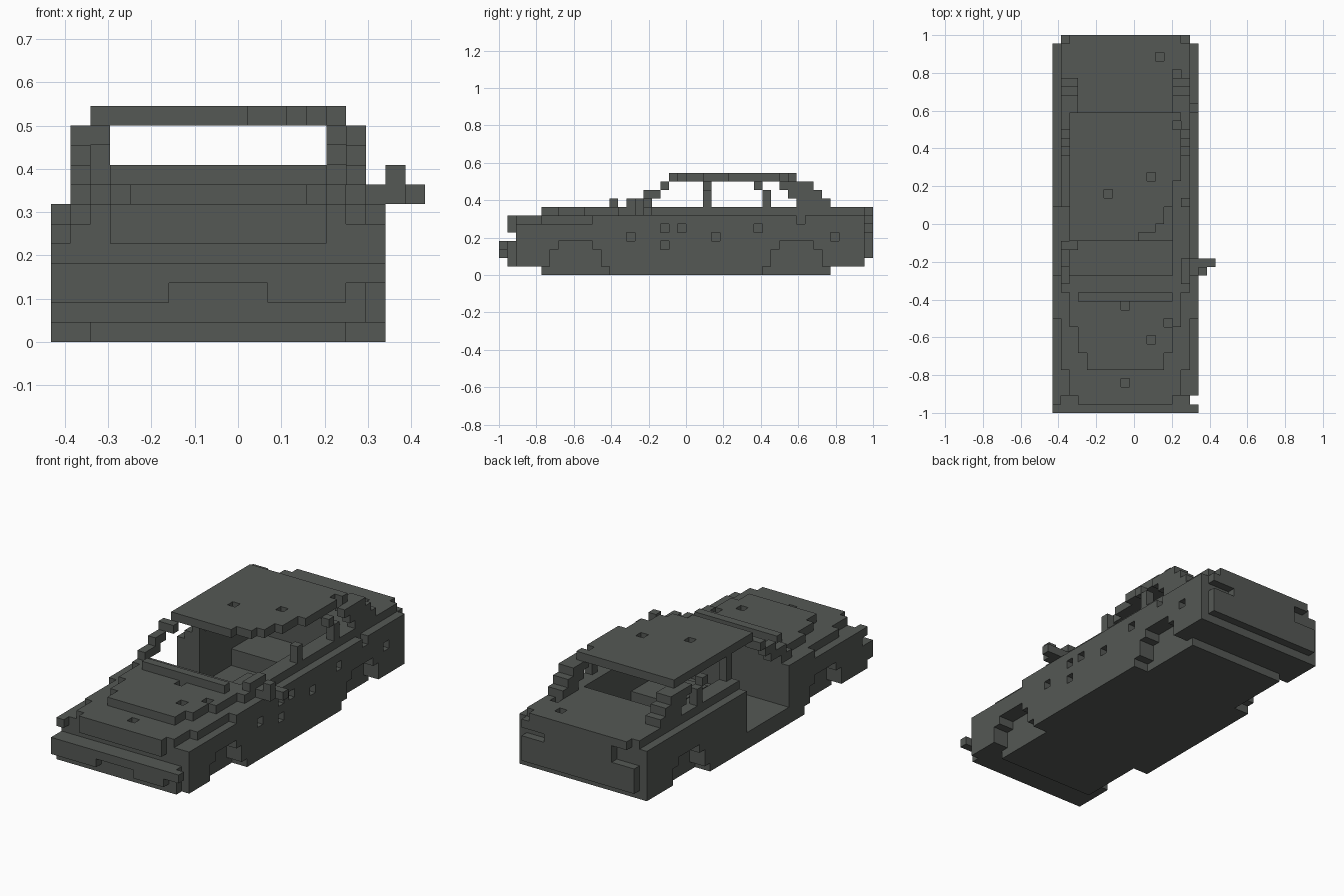
import bpy
import bmesh
from mathutils import Vector

default_cube = bpy.data.objects.get("Cube")
if default_cube:
    bpy.data.objects.remove(default_cube, do_unlink=True)

UNIT = 2 / 44          # edge of one block
WIDTH = 17             # body width in blocks, used for mirroring
ORIGIN = Vector((9.5, 22, 0))

paint = bpy.data.materials.new("weathered_grey")
paint.use_nodes = True
grey = (0.09, 0.098, 0.09, 1)
paint.diffuse_color = grey
shader = next(n for n in paint.node_tree.nodes if n.type == 'BSDF_PRINCIPLED')
shader.inputs["Base Color"].default_value = grey
shader.inputs["Roughness"].default_value = 0.9

parts = {}


def cells(x, y, z):
    """Blocks inside half-open ranges; a single number means one block."""
    spans = [range(*s) if isinstance(s, tuple) else (s,) for s in (x, y, z)]
    return {(i, j, k) for i in spans[0] for j in spans[1] for k in spans[2]}


def add(name, x, y, z):
    parts.setdefault(name, set()).update(cells(x, y, z))


def cut(name, x, y, z):
    parts[name] -= cells(x, y, z)


def flip(x):
    return (WIDTH - x[1], WIDTH - x[0]) if isinstance(x, tuple) else WIDTH - 1 - x


def both(action, name, x, y, z):
    action(name, x, y, z)
    action(name, flip(x), y, z)


# Lower body
body = "lower_body"
add(body, (0, 17), (1, 43), (1, 6))
add(body, (0, 17), (5, 39), 0)
add(body, (1, 16), 43, (2, 7))
add(body, (0, 17), (11, 43), 6)
add(body, (1, 16), (5, 11), 6)
add(body, (2, 15), (2, 5), 6)
add(body, (3, 14), 1, 6)
cut(body, (0, 17), 1, 4)
cut(body, 16, 1, (0, 8))
both(cut, body, (1, 3), 1, 5)

# Stepped wheel arches, front and rear
for start in (5, 31):
    for inset, height in ((0, 0), (1, (1, 3)), (2, 3)):
        both(cut, body, (0, 2), (start + inset, start + 8 - inset), height)

# Waistline and rear deck
deck = "deck_and_waistline"
add(deck, (1, 16), (14, 43), 7)
add(deck, (2, 15), 43, 7)

# Hollow cabin and missing door on the right side
for name in (body, deck):
    cut(name, (3, 14), (16, 35), (2, 8))
    cut(name, (0, 3), (16, 24), (2, 8))

# Lamp recesses at the rear
both(cut, body, (1, 4), 43, 5)
cut(body, (1, 4), 43, 6)
cut(body, 16, 35, 6)

# Pits in the left flank
for y, z in ((15, 4), (19, 5), (21, 5), (19, 3), (25, 4), (30, 5), (39, 4)):
    cut(body, 16, y, z)

# Bonnet, narrowing in steps towards the front, and cowl
hood = "hood"
for x, y in (((4, 13), 5), ((4, 13), 6), ((3, 14), (7, 10)), ((2, 15), (10, 14))):
    add(hood, x, y, 7)
add("cowl", (3, 14), 13, 8)

# Pits in the top panels
for x, y in ((8, 12), (13, 10), (11, 8)):
    cut(hood, x, y, 7)
for x, y in ((12, 41), (14, 39)):
    cut(deck, x, y, 7)
cut(body, 8, 3, 6)

# Front bumper with plate notch
bumper = "front_bumper"
add(bumper, (0, 17), 0, (2, 4))
cut(bumper, (6, 11), 0, 2)
cut(bumper, (15, 17), 0, 2)

# Roof with a broken front left corner
roof = "roof"
add(roof, (2, 15), (20, 35), 11)
for x, end in (((10, 12), 21), (12, 22), (13, 24), (14, 27)):
    cut(roof, x, (20, end), 11)
for x, y in ((14, 33), (11, 27), (6, 25)):
    cut(roof, x, y, 11)

# Windscreen pillars: whole on the right, a stump on the left
add("right_front_pillar", 1, (15, 18), 8)
add("right_front_pillar", 1, (17, 19), 9)
add("right_front_pillar", (1, 3), 19, 10)
add("left_front_pillar", 15, (15, 18), 8)

# Middle pillars
add("right_middle_pillar", 2, 24, (8, 11))
add("left_middle_pillar", 15, 24, (8, 10))
both(add, "rear_door_pillars", 1, 31, (8, 10))
both(add, "rear_door_pillars", 1, 30, 10)

# Sloping rear pillars
for level in range(3):
    z = 8 + level
    both(add, "rear_pillars", 1, (35 - level, 39 - level), z)
    both(add, "rear_pillars", 2, (36 - level, 39 - level), z)

# Seat remains
add("front_seat", (8, 14), (20, 26), (2, 4))
add("rear_bench", (3, 14), (30, 35), (2, 4))

# Left side mirror
add("left_mirror", (16, 18), (16, 18), 7)
add("left_mirror", 18, 17, 7)
add("left_mirror", 17, 16, 8)

# Turn the blocks of every part into an outer skin
occupied = set().union(*parts.values())
DIRECTIONS = [Vector(d) * s for d in ((1, 0, 0), (0, 1, 0), (0, 0, 1)) for s in (1, -1)]


def build(name, blocks):
    bm = bmesh.new()
    for block in sorted(blocks):
        centre = Vector(block) + Vector((0.5, 0.5, 0.5))
        for d in DIRECTIONS:
            if tuple(int(c) for c in Vector(block) + d) in occupied:
                continue
            u = Vector((d.y, d.z, d.x))
            v = d.cross(u)
            corners = [centre + (d + u * a + v * b) / 2
                       for a, b in ((-1, -1), (1, -1), (1, 1), (-1, 1))]
            bm.faces.new([bm.verts.new((c - ORIGIN) * UNIT) for c in corners])
    bmesh.ops.remove_doubles(bm, verts=bm.verts, dist=UNIT / 20)
    bmesh.ops.dissolve_limit(bm, angle_limit=0.01, verts=bm.verts, edges=bm.edges)
    mesh = bpy.data.meshes.new(name)
    bm.to_mesh(mesh)
    bm.free()
    mesh.materials.append(paint)
    bpy.context.collection.objects.link(bpy.data.objects.new(name, mesh))


for part_name, part_blocks in parts.items():
    build(part_name, part_blocks)
